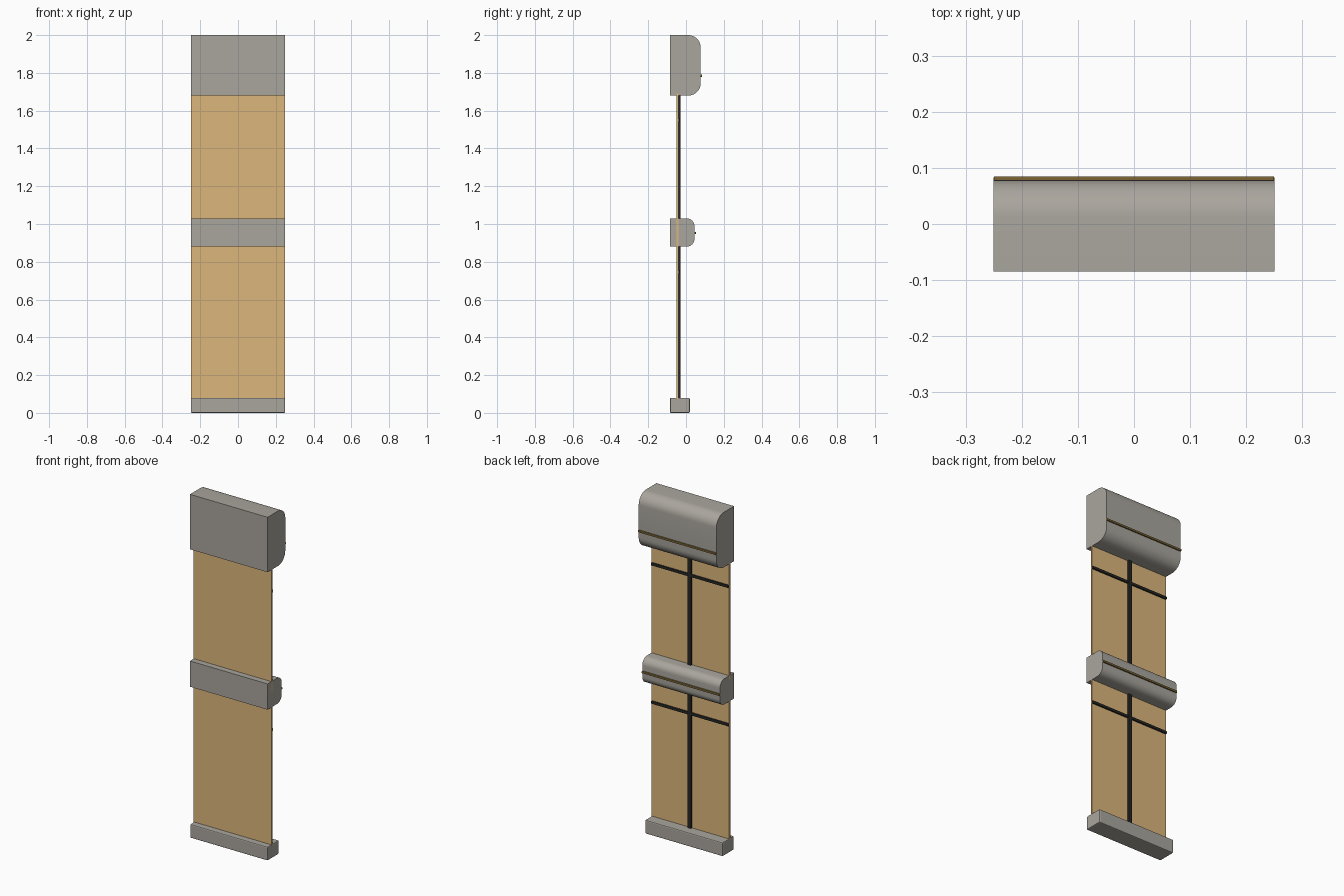
import bpy, bmesh, math

if "Cube" in bpy.data.objects:
    bpy.data.objects.remove(bpy.data.objects["Cube"])

W = 0.25  # half width shared by every part


def material(name, rgb):
    m = bpy.data.materials.new(name)
    m.diffuse_color = (*rgb, 1)
    m.use_nodes = True
    m.node_tree.nodes["Principled BSDF"].inputs["Base Color"].default_value = m.diffuse_color
    return m


TAN = material("tan_board", (0.72, 0.47, 0.2))
BLACK = material("black_trim", (0.02, 0.02, 0.018))
BRASS = material("brass_trim", (0.2, 0.13, 0.035))
STONE = material("stone_grey", (0.4, 0.38, 0.34))


def box(name, x, y, z, mat=None, bevel=0):
    """Box from (min, max) pairs, with optional edge bevel."""
    bm = bmesh.new()
    bmesh.ops.create_cube(bm, size=1)
    for v in bm.verts:
        for i, (lo, hi) in enumerate((x, y, z)):
            v.co[i] = lo if v.co[i] < 0 else hi
    return finish(name, bm, mat, bevel)


def finish(name, bm, mat=None, bevel=0):
    me = bpy.data.meshes.new(name)
    bmesh.ops.recalc_face_normals(bm, faces=bm.faces)
    bm.to_mesh(me)
    bm.free()
    ob = bpy.data.objects.new(name, me)
    bpy.context.collection.objects.link(ob)
    if mat:
        me.materials.append(mat)
    if bevel:
        b = ob.modifiers.new("bevel", "BEVEL")
        b.width, b.segments = bevel, 2
    return ob


def rounded_housing(name, y0, y1, z0, z1, r, steps=10):
    """Flat-fronted housing with both back edges rounded, extruded along x."""
    pts = [(y0, z0)]
    for cz, start in ((z0 + r, -90), (z1 - r, 0)):
        for i in range(steps + 1):
            a = math.radians(start + 90 * i / steps)
            pts.append((y1 - r + r * math.cos(a), cz + r * math.sin(a)))
    pts.append((y0, z1))
    bm = bmesh.new()
    face = bm.faces.new([bm.verts.new((-W, y, z)) for y, z in pts])
    ext = bmesh.ops.extrude_face_region(bm, geom=[face], use_keep_orig=True)
    moved = [g for g in ext["geom"] if isinstance(g, bmesh.types.BMVert)]
    bmesh.ops.translate(bm, vec=(2 * W, 0, 0), verts=moved)
    ob = finish(name, bm, STONE)
    bpy.context.view_layer.objects.active = ob
    ob.select_set(True)
    bpy.ops.object.shade_smooth_by_angle(angle=math.radians(35))
    ob.select_set(False)


# Base plinth
box("base", (-W, W), (-0.085, 0.02), (0, 0.08), STONE, 0.006)

# Board and the upright spine behind it
box("board", (-W, W), (-0.05, -0.04), (0.07, 1.69), TAN)
box("spine", (-0.011, 0.011), (-0.042, -0.029), (0.07, 1.69), BLACK, 0.003)

# Horizontal rails on the back of the board
for label, z in (("lower", 0.745), ("upper", 1.55)):
    box(label + "_rail", (-W, W), (-0.042, -0.031), (z - 0.008, z + 0.008), BLACK, 0.003)

# Rounded housings with a trim strip along the back
for label, y1, z0, z1, r, zs in (("middle", 0.045, 0.88, 1.03, 0.042, 0.952),
                                 ("top", 0.078, 1.68, 2.0, 0.066, 1.785)):
    rounded_housing(label + "_housing", -0.085, y1, z0, z1, r)
    box(label + "_trim", (-W, W), (y1 - 0.006, y1 + 0.007), (zs - 0.006, zs + 0.006), BRASS, 0.002)
